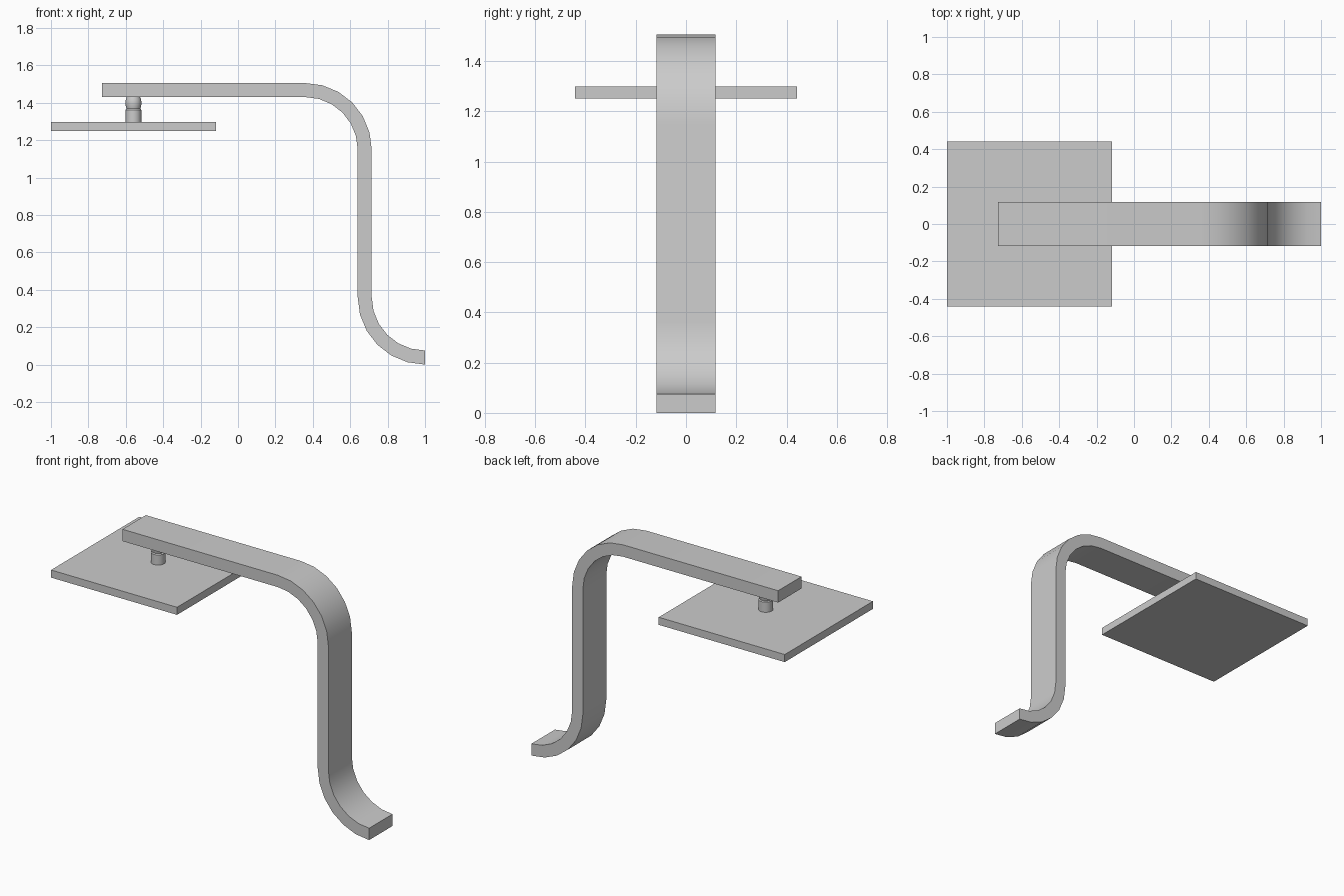
import bpy, bmesh, math

if "Cube" in bpy.data.objects:
    bpy.data.objects.remove(bpy.data.objects["Cube"])


def finish(name, bm, smooth=True):
    bmesh.ops.recalc_face_normals(bm, faces=bm.faces[:])
    mesh = bpy.data.meshes.new(name)
    bm.to_mesh(mesh)
    bm.free()
    ob = bpy.data.objects.new(name, mesh)
    bpy.context.collection.objects.link(ob)
    if smooth:
        bpy.ops.object.select_all(action='DESELECT')
        ob.select_set(True)
        bpy.context.view_layer.objects.active = ob
        bpy.ops.object.shade_smooth_by_angle(angle=math.radians(30))
    return ob


def arc(cx, cz, r, a0, a1, n=6):
    angles = [math.radians(a0 + (a1 - a0) * i / n) for i in range(n + 1)]
    return [(cx + r * math.cos(a), cz + r * math.sin(a)) for a in angles]


# Bent arm: two offset edges of one strip, extruded across its width
HALF_WIDTH = 0.117
upper = [(-0.727, 1.505)] + arc(0.36, 1.15, 0.355, 90, 0) + arc(1.0, 0.36, 0.285, 180, 270)
lower = [(-0.727, 1.43)] + arc(0.36, 1.15, 0.28, 90, 0) + arc(1.0, 0.36, 0.36, 180, 270)
bm = bmesh.new()
rings = []
for (ux, uz), (lx, lz) in zip(upper, lower):
    rings.append([bm.verts.new(p) for p in (
        (ux, -HALF_WIDTH, uz), (ux, HALF_WIDTH, uz),
        (lx, HALF_WIDTH, lz), (lx, -HALF_WIDTH, lz))])
for a, b in zip(rings, rings[1:]):
    for i in range(4):
        j = (i + 1) % 4
        bm.faces.new((a[i], a[j], b[j], b[i]))
bm.faces.new(rings[0])
bm.faces.new(rings[-1])
finish("bent_arm", bm)

# Square shower plate
bm = bmesh.new()
bmesh.ops.create_cube(bm, size=1)
for v in bm.verts:
    v.co = (-0.559 + v.co.x * 0.882, v.co.y * 0.882, 1.274 + v.co.z * 0.048)
finish("square_plate", bm, smooth=False)

# Swivel connector: a turned collar with a ball joint above
profile = [(0.042, 1.298), (0.042, 1.362), (0.037, 1.368), (0.041, 1.382),
           (0.043, 1.4), (0.041, 1.416), (0.036, 1.43)]
SIDES = 24
bm = bmesh.new()
rings = [[bm.verts.new((-0.559 + r * math.cos(2 * math.pi * i / SIDES),
                        r * math.sin(2 * math.pi * i / SIDES), z))
          for i in range(SIDES)] for r, z in profile]
for a, b in zip(rings, rings[1:]):
    for i in range(SIDES):
        j = (i + 1) % SIDES
        bm.faces.new((a[i], a[j], b[j], b[i]))
bm.faces.new(rings[0])
bm.faces.new(rings[-1])
finish("swivel_connector", bm)
